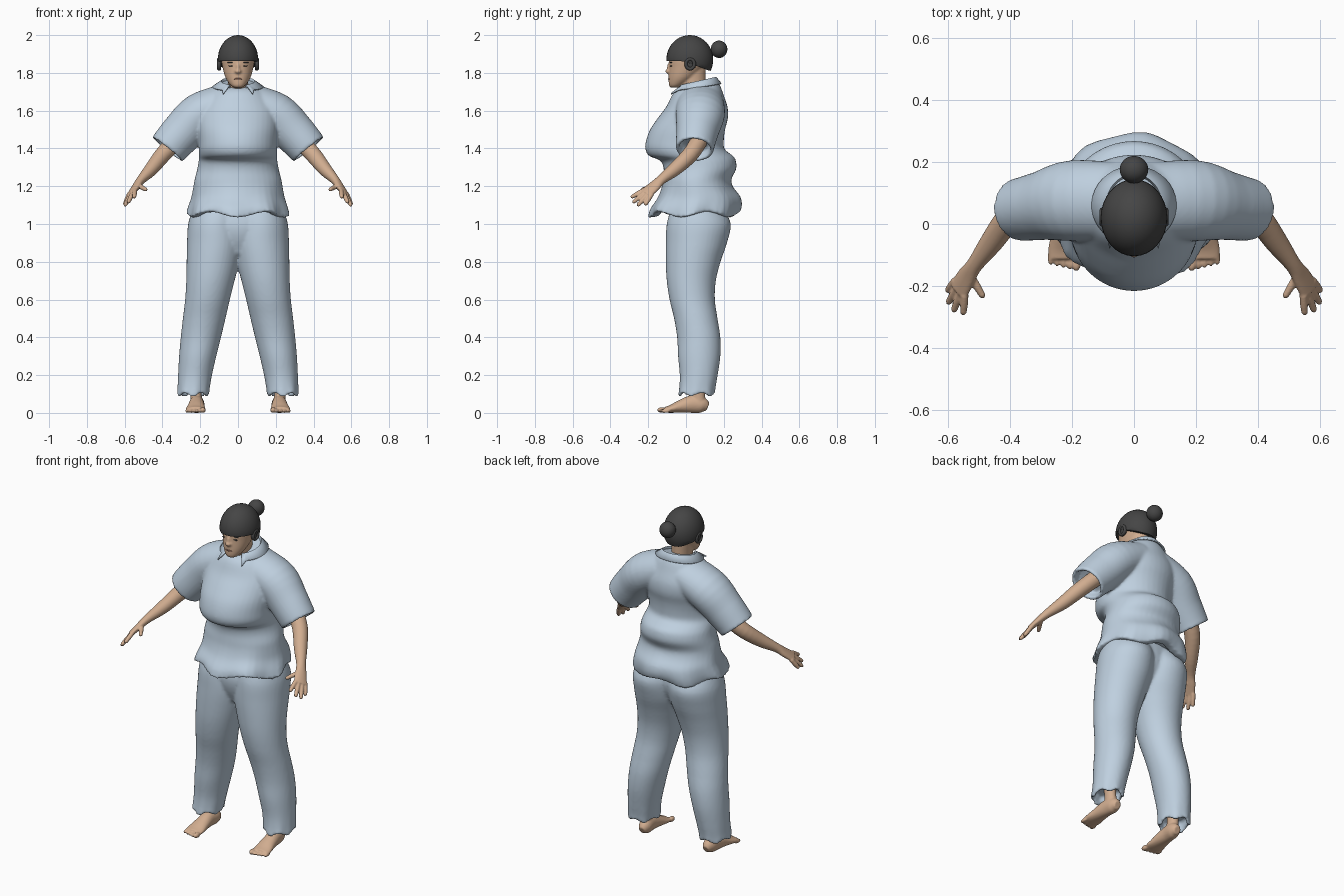
import bpy, bmesh, math
from mathutils import Vector, Matrix

if "Cube" in bpy.data.objects:
    bpy.data.objects.remove(bpy.data.objects["Cube"])

N = 40


def material(name, rgb):
    m = bpy.data.materials.new(name)
    m.diffuse_color = (*rgb, 1)
    m.use_nodes = True
    m.node_tree.nodes["Principled BSDF"].inputs["Base Color"].default_value = m.diffuse_color
    return m


CLOTH = material("pale blue cloth", (0.52, 0.63, 0.74))
SKIN = material("skin", (0.64, 0.42, 0.28))
HAIR = material("dark hair", (0.06, 0.06, 0.06))
LIPS = material("lips", (0.36, 0.18, 0.13))


def finish(bm, name, mat, voxel=0, smooth=0):
    """Turn a bmesh into a smooth object, optionally fused by a voxel remesh."""
    bmesh.ops.recalc_face_normals(bm, faces=bm.faces)
    me = bpy.data.meshes.new(name)
    bm.to_mesh(me)
    bm.free()
    me.materials.append(mat)
    me.shade_smooth()
    me.set_sharp_from_angle(angle=math.radians(50))
    ob = bpy.data.objects.new(name, me)
    bpy.context.collection.objects.link(ob)
    if voxel:
        r = ob.modifiers.new("fuse", 'REMESH')
        r.mode, r.voxel_size, r.use_smooth_shade = 'VOXEL', voxel, True
        s = ob.modifiers.new("soften", 'SMOOTH')
        s.factor, s.iterations = 0.5, smooth
    return ob


def densify(rows, k=4):
    """Catmull-Rom interpolation of rows of numbers."""
    out = []
    for i in range(len(rows) - 1):
        p0, p1, p2, p3 = (rows[max(0, min(len(rows) - 1, i + d))] for d in (-1, 0, 1, 2))
        for j in range(k):
            t = j / k
            out.append([0.5 * (2 * b + (c - a) * t + (2 * a - 5 * b + 4 * c - d) * t * t
                               + (3 * b - a - 3 * c + d) * t ** 3)
                        for a, b, c, d in zip(p0, p1, p2, p3)])
    return out + [list(rows[-1])]


def skin(bm, rings, side=1, recess=0.0):
    """Closed surface through rings; recess hollows out the last end."""
    rings = [list(r) for r in rings]
    if recess:
        c = sum(rings[-1], Vector()) / N
        d = (sum(rings[-3], Vector()) / N - c).normalized() * recess
        rings += [[c + (p - c) * 0.82 for p in rings[-1]],
                  [c + d + (p - c) * 0.78 for p in rings[-1]]]
    vs = [[bm.verts.new((p.x * side, p.y, p.z)) for p in r] for r in rings]
    for a, b in zip(vs, vs[1:]):
        for i in range(N):
            bm.faces.new((a[i], a[(i + 1) % N], b[(i + 1) % N], b[i]))
    bm.faces.new(vs[0])
    bm.faces.new(vs[-1])


def oval(z, x0, x1, y0, y1, ripple=0, tilt=0):
    """Level ring between x0..x1 and y0..y1, with wavy edge and tilt."""
    ring = []
    for i in range(N):
        a = 2 * math.pi * i / N
        w = 1 + ripple * math.cos(8 * a + 1)
        ring.append(Vector(((x0 + x1) / 2 + (x1 - x0) / 2 * w * math.cos(a),
                            (y0 + y1) / 2 + (y1 - y0) / 2 * w * math.sin(a),
                            z + tilt * math.sin(a) + ripple * 0.4 * math.sin(5 * a))))
    return ring


def tube(rows, ref):
    """Rings across a path; rows are x, y, z, radius along ref, other radius."""
    rings = []
    for i, (x, y, z, a, b) in enumerate(rows):
        t = Vector(rows[min(i + 1, len(rows) - 1)][:3]) - Vector(rows[max(i - 1, 0)][:3])
        t.normalize()
        u = Vector(ref)
        u = (u - t * u.dot(t)).normalized()
        v = t.cross(u)
        rings.append([Vector((x, y, z)) + u * a * math.cos(q) + v * b * math.sin(q)
                      for q in (2 * math.pi * k / N for k in range(N))])
    return rings


def ball(bm, loc, scale):
    m = Matrix.Translation(loc) @ Matrix.Diagonal((*scale, 1))
    return bmesh.ops.create_uvsphere(bm, u_segments=32, v_segments=20, radius=1, matrix=m)['verts']


# Shirt: body with belly folds, plus wide short sleeves
bm = bmesh.new()
body = [(1.745, .085, -.03, .155, 0, .025), (1.72, .13, -.055, .18, 0, .015),
        (1.68, .17, -.075, .2, 0, 0), (1.62, .21, -.105, .22, 0, 0),
        (1.56, .215, -.15, .222, 0, 0), (1.50, .212, -.19, .207, 0, 0),
        (1.44, .207, -.212, .2, 0, 0), (1.395, .207, -.215, .205, 0, 0),
        (1.36, .207, -.195, .25, 0, 0), (1.335, .208, -.135, .264, 0, 0),
        (1.29, .216, -.118, .266, 0, 0), (1.235, .23, -.122, .24, 0, 0),
        (1.19, .237, -.13, .252, .005, 0), (1.14, .246, -.15, .287, .012, 0),
        (1.09, .26, -.185, .293, .025, 0), (1.05, .268, -.195, .28, .04, 0)]
rows = densify(body, 3)
skin(bm, [oval(z, -w, w, a, b, r, t) for z, w, a, b, r, t in rows], recess=.05)
sleeve = [(.06, .075, 1.645, .125, .1), (.2, .075, 1.58, .13, .115),
          (.29, .06, 1.49, .112, .112), (.345, .05, 1.43, .104, .106),
          (.374, .046, 1.395, .1, .102)]
for s in (1, -1):
    skin(bm, tube(densify(sleeve), (0, 1, 0)), s, recess=.05)
finish(bm, "shirt", CLOTH, .009, 4)

# Shirt collar: folded band open at the throat, with pointed tips
bm = bmesh.new()
bands = []
for i in range(33):
    a = math.radians(-62 + 304 * i / 32)
    c, s = math.cos(a), math.sin(a)
    tip = 1.25 if i in (0, 32) else 1.0
    bands.append([bm.verts.new(p) for p in (
        (.078 * c, .06 + .085 * s, 1.725 + .025 * s),
        (.09 * c, .062 + .098 * s, 1.757 + .022 * s),
        (.137 * c * tip, .06 + .128 * s * tip, 1.727 + .018 * s - .02 * (tip > 1)))])
for a, b in zip(bands, bands[1:]):
    for k in (0, 1):
        bm.faces.new((a[k], b[k], b[k + 1], a[k + 1]))
collar = finish(bm, "collar", CLOTH)
collar.modifiers.new("thickness", 'SOLIDIFY').thickness = .008

# Trousers: two legs joined by the hips
bm = bmesh.new()
leg = [(1.08, -.03, .24, -.08, .2, 0), (1.0, -.03, .264, -.102, .237, 0),
       (.9, -.03, .27, -.107, .217, 0), (.8, -.008, .272, -.107, .183, 0),
       (.7, .018, .274, -.102, .158, 0), (.6, .043, .28, -.087, .153, 0),
       (.5, .066, .292, -.063, .167, 0), (.4, .09, .303, -.047, .182, 0),
       (.3, .115, .312, -.042, .182, 0), (.2, .138, .317, -.033, .168, .005),
       (.13, .15, .32, -.036, .156, .015), (.095, .154, .323, -.042, .153, .025)]
for s in (1, -1):
    skin(bm, [oval(*r) for r in densify(leg)], s, recess=.05)
hips = [(1.1, -.23, .23, -.07, .19), (1.0, -.24, .24, -.095, .2), (.92, -.19, .19, -.085, .175),
        (.84, -.1, .1, -.05, .12)]
skin(bm, [oval(*r) for r in densify(hips)])
finish(bm, "trousers", CLOTH, .009, 4)

# Arms with hands
bm = bmesh.new()
arm = [(.33, .07, 1.44, .045, .045), (.40, .02, 1.365, .043, .043), (.46, -.06, 1.29, .037, .036),
       (.512, -.13, 1.235, .027, .024), (.538, -.168, 1.2, .034, .019), (.566, -.215, 1.16, .04, .014)]
across = Vector((.05, .08, -.03)).normalized()
knuckle = Vector((.56, -.205, 1.168))
tips = [(.55, -.292, 1.14), (.582, -.283, 1.112), (.6, -.257, 1.095), (.602, -.217, 1.1)]
for s in (1, -1):
    skin(bm, tube(densify(arm), across), s)
    digits = [(knuckle + across * (-.029 + .0195 * i), Vector(t)) for i, t in enumerate(tips)]
    digits.append((Vector((.527, -.165, 1.203)), Vector((.484, -.238, 1.18))))
    for a, b in digits:
        row = [(*a.lerp(b, t), r, r) for t, r in ((0, .0125), (.5, .0125), (.9, .0105), (1, .005))]
        skin(bm, tube(row, across), s)
finish(bm, "arms", SKIN, .0045, 2)

# Bare feet with toes
bm = bmesh.new()
foot = [(.213, .115, .03, .02, .022), (.214, .085, .042, .036, .042), (.219, .03, .046, .039, .046),
        (.221, -.03, .034, .045, .034), (.224, -.08, .021, .052, .021), (.224, -.112, .016, .05, .015)]
for s in (1, -1):
    skin(bm, tube(densify(foot), (1, 0, 0)), s)
    ankle = [(.218, .066, .04, .036, .042), (.222, .064, .1, .029, .036), (.23, .064, .22, .034, .038)]
    skin(bm, tube(densify(ankle), (1, 0, 0)), s)
    for i in range(5):
        r = .015 if i == 0 else .0105
        ball(bm, (s * (.186 + .0205 * i), -.127 + .005 * i, r), (r, .025, r))
for v in bm.verts:
    v.co.z = max(v.co.z, 0)
finish(bm, "feet", SKIN, .005, 2)

# Head, neck and nose
bm = bmesh.new()
head = [(1.722, .02, -.08, -.04), (1.735, .04, -.09, -.01), (1.775, .066, -.092, .05),
        (1.83, .082, -.09, .1), (1.88, .088, -.088, .122), (1.94, .07, -.06, .11), (1.965, .04, -.02, .07)]
skin(bm, [oval(z, -w, w, a, b) for z, w, a, b in densify(head)])
neck = [(1.64, .06, -.03, .12), (1.72, .052, -.035, .105), (1.82, .058, -.03, .105)]
skin(bm, [oval(z, -w, w, a, b) for z, w, a, b in densify(neck)])
ball(bm, (0, -.093, 1.808), (.017, .016, .012))
ball(bm, (0, -.09, 1.825), (.009, .012, .026))
finish(bm, "head", SKIN, .006, 2)

# Eyes, brows and mouth
bm = bmesh.new()
for s in (1, -1):
    ball(bm, (s * .035, -.079, 1.837), (.015, .006, .0035))
    ball(bm, (s * .037, -.078, 1.855), (.02, .007, .003))
finish(bm, "eyes_and_brows", HAIR)
bm = bmesh.new()
ball(bm, (0, -.088, 1.768), (.022, .007, .005))
finish(bm, "mouth", LIPS)

# Hair: cap trimmed along a sloping rim, bun, and coils over the ears
bm = bmesh.new()
for v in ball(bm, (0, .02, 1.87), (.107, .124, .13)):
    v.co.z = max(v.co.z, 1.862 - .38 * max(0, v.co.y + .01))
finish(bm, "hair_cap", HAIR)
bm = bmesh.new()
ball(bm, (0, .175, 1.925), (.046, .044, .046))
finish(bm, "hair_bun", HAIR)
bm = bmesh.new()
for s in (1, -1):
    coil = [[Vector((.1 + .011 * math.sin(q), .022 + (.022 + .009 * math.cos(q)) * math.cos(p),
                     1.847 + (.026 + .009 * math.cos(q)) * math.sin(p)))
             for q in (2 * math.pi * k / N for k in range(N))]
            for p in (2 * math.pi * j / 24 for j in range(25))]
    skin(bm, coil, s)
    ball(bm, (s * .096, .022, 1.847), (.009, .022, .026))
finish(bm, "ear_coils", HAIR)
